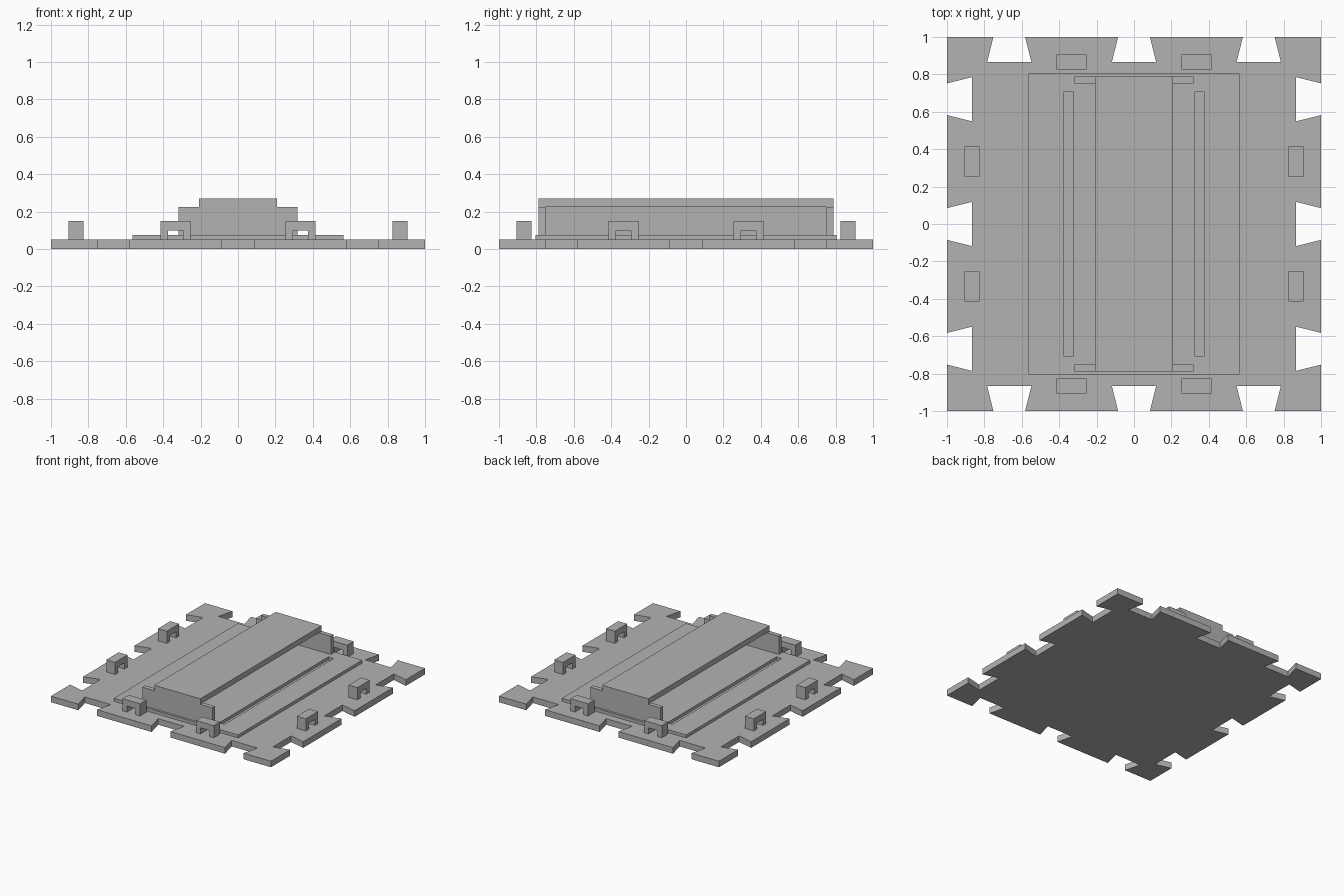
import bpy
import bmesh
from math import pi
from mathutils import Matrix, Vector

cube = bpy.data.objects.get("Cube")
if cube:
    bpy.data.objects.remove(cube, do_unlink=True)

grey = bpy.data.materials.new("plain grey")
grey.use_nodes = True
grey.diffuse_color = (0.45, 0.45, 0.45, 1)
grey.node_tree.nodes["Principled BSDF"].inputs["Base Color"].default_value = grey.diffuse_color


def prism(name, outline, depth, matrix=Matrix()):
    """Extrude a closed outline upward by depth, then place it."""
    bm = bmesh.new()
    face = bm.faces.new([bm.verts.new((x, y, 0)) for x, y in outline])
    top = bmesh.ops.extrude_face_region(bm, geom=[face])["geom"]
    bmesh.ops.translate(bm, vec=(0, 0, depth),
                        verts=[v for v in top if isinstance(v, bmesh.types.BMVert)])
    bm.transform(matrix)
    bmesh.ops.recalc_face_normals(bm, faces=bm.faces)
    mesh = bpy.data.meshes.new(name)
    bm.to_mesh(mesh)
    bm.free()
    mesh.materials.append(grey)
    obj = bpy.data.objects.new(name, mesh)
    bpy.context.collection.objects.link(obj)
    return obj


def block(name, x0, x1, y0, y1, z0, z1):
    return prism(name, [(x0, y0), (x1, y0), (x1, y1), (x0, y1)], z1 - z0,
                 Matrix.Translation((0, 0, z0)))


BASE, DECK, RAIL, TOP = 0.05, 0.075, 0.225, 0.27

# Base plate: one dovetailed edge turned around the four sides
edge = [(-1, -1)]
for c in (-0.667, 0, 0.667):
    edge += [(c - 0.085, -1), (c - 0.118, -0.867), (c + 0.118, -0.867), (c + 0.085, -1)]
outline = []
for quarter in range(4):
    outline += edge
    edge = [(-y, x) for x, y in edge]
prism("base_plate", outline, BASE)

# Raised deck with two long grooves
deck = block("deck", -0.565, 0.565, -0.805, 0.805, BASE, DECK)
for side in (-1, 1):
    cx = side * 0.35
    cutter = block("groove_cutter", cx - 0.024, cx + 0.024, -0.708, 0.708, 0.03, 0.1)
    cutter.hide_render = True
    cutter.hide_viewport = True
    cutter.display_type = 'WIRE'
    mod = deck.modifiers.new("groove", 'BOOLEAN')
    mod.operation = 'DIFFERENCE'
    mod.solver = 'EXACT'
    mod.object = cutter

# End plates, each stepped up into the cap
for name, y in (("front_end_plate", -0.752), ("back_end_plate", 0.788)):
    half = [(0.318, DECK), (0.318, RAIL), (0.209, RAIL), (0.209, TOP)]
    profile = half + [(-x, z) for x, z in reversed(half)]
    prism(name, profile, 0.036, Matrix.Translation((0, y, 0)) @ Matrix.Rotation(pi / 2, 4, 'X'))

# Cap bridging the end plates, carried by a thin centre wall
block("cap", -0.209, 0.209, -0.752, 0.752, RAIL, TOP)
block("centre_wall", -0.02, 0.02, -0.752, 0.752, DECK, RAIL)

# Staples: two upright U shapes near each side
staple = [(-0.08, 0), (-0.08, 0.1), (0.08, 0.1), (0.08, 0),
          (0.04, 0), (0.04, 0.05), (-0.04, 0.05), (-0.04, 0)]
for i, side in enumerate(("front", "right", "back", "left")):
    for x in (-0.335, 0.335):
        place = (Matrix.Rotation(-i * pi / 2, 4, 'Z')
                 @ Matrix.Translation(Vector((x, -0.826, BASE)))
                 @ Matrix.Rotation(pi / 2, 4, 'X'))
        prism(side + "_staple", staple, 0.081, place)
